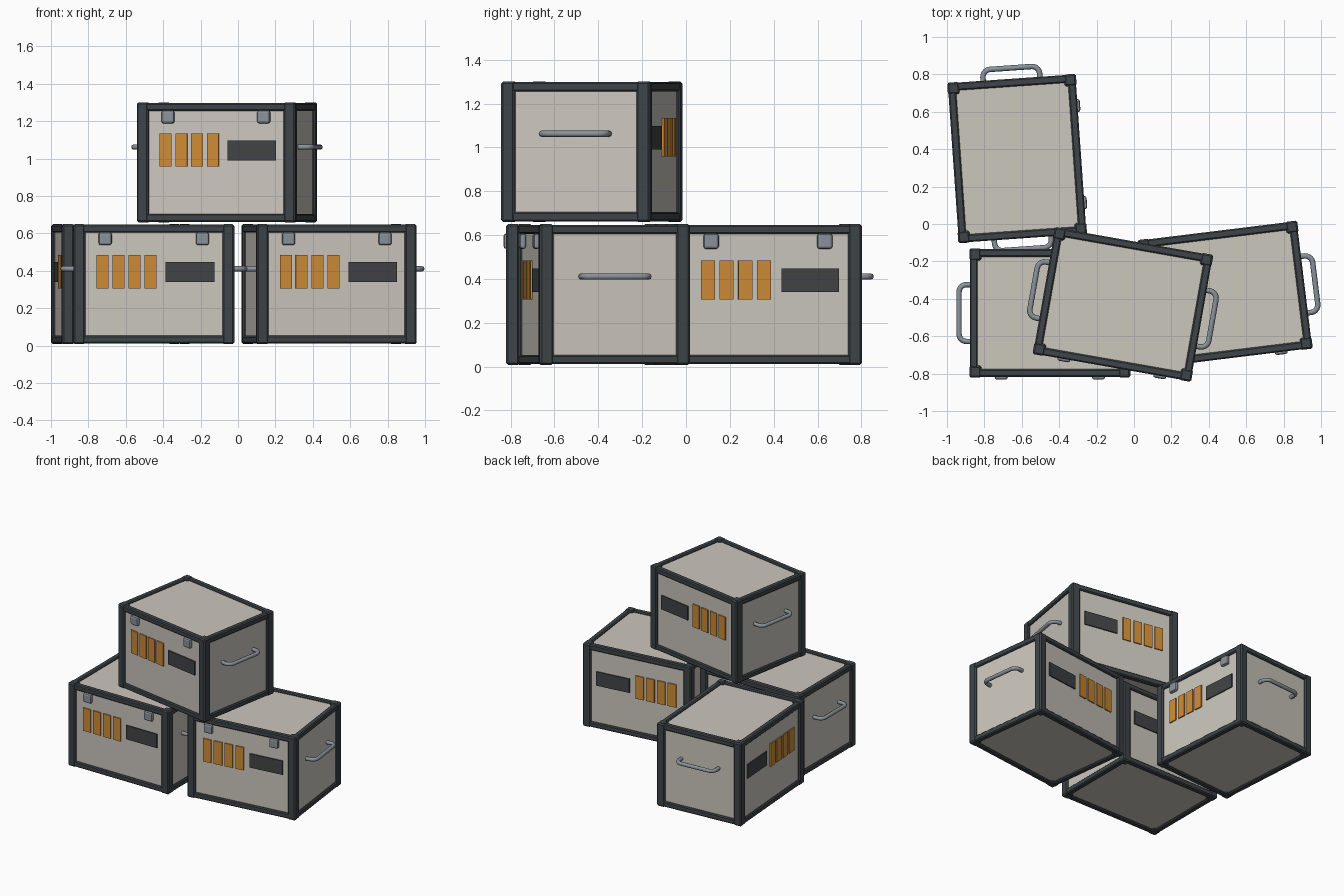
import bpy, bmesh, math
from mathutils import Matrix, Vector

cube = bpy.data.objects.get("Cube")
if cube:
    bpy.data.objects.remove(cube, do_unlink=True)

# Crate proportions
W, D, H = 0.861, 0.69, 0.641
POST, RAIL = 0.064, 0.045
RECESS, PROUD = 0.016, 0.003


def material(name, rgb):
    m = bpy.data.materials.new(name)
    m.use_nodes = True
    m.diffuse_color = (*rgb, 1)
    bsdf = m.node_tree.nodes["Principled BSDF"]
    bsdf.inputs["Base Color"].default_value = (*rgb, 1)
    bsdf.inputs["Roughness"].default_value = 0.7
    return m


PANEL = material("warm_grey_panel", (0.60, 0.57, 0.515))
FRAME = material("dark_slate_frame", (0.048, 0.058, 0.065))
ORANGE = material("orange_stripe", (0.61, 0.26, 0.037))
LABEL = material("charcoal_label", (0.052, 0.056, 0.060))
METAL = material("grey_metal", (0.26, 0.29, 0.33))


def boxes_mesh(name, mat, boxes, bevel=0.0, segments=1):
    """One mesh of bevelled boxes, each given as (centre, size)."""
    bm = bmesh.new()
    for centre, size in boxes:
        part = bmesh.new()
        bmesh.ops.create_cube(part, size=1)
        bmesh.ops.scale(part, vec=size, verts=part.verts)
        if bevel:
            bmesh.ops.bevel(part, geom=part.edges[:], offset=bevel,
                            segments=segments, profile=0.5, affect='EDGES')
        bmesh.ops.translate(part, vec=centre, verts=part.verts)
        temp = bpy.data.meshes.new("temp")
        part.to_mesh(temp)
        part.free()
        bm.from_mesh(temp)
        bpy.data.meshes.remove(temp)
    mesh = bpy.data.meshes.new(name)
    bm.to_mesh(mesh)
    bm.free()
    mesh.materials.append(mat)
    return mesh


def handle_mesh(name, side):
    """Bent round bar with rounded corners on one end of the crate."""
    root, out, half, r = W / 2 - 0.03, W / 2 + 0.055, 0.152, 0.04
    arc = [(out - r + r * math.sin(a), half - r + r * math.cos(a))
           for a in (math.pi / 2 * i / 5 for i in range(6))]
    path = [(root, half)] + arc
    path += [(x, -y) for x, y in reversed(path)]
    curve = bpy.data.curves.new(name, 'CURVE')
    curve.dimensions = '3D'
    curve.bevel_depth = 0.0145
    curve.bevel_resolution = 2
    curve.use_fill_caps = True
    spline = curve.splines.new('POLY')
    spline.points.add(len(path) - 1)
    for p, (x, y) in zip(spline.points, path):
        p.co = (side * x, y, 0.082, 1)
    helper = bpy.data.objects.new("helper", curve)
    bpy.context.collection.objects.link(helper)
    bpy.context.view_layer.update()
    evaluated = helper.evaluated_get(bpy.context.evaluated_depsgraph_get())
    mesh = bpy.data.meshes.new_from_object(evaluated)
    bpy.data.objects.remove(helper, do_unlink=True)
    bpy.data.curves.remove(curve)
    mesh.name = name
    mesh.materials.clear()
    mesh.materials.append(METAL)
    mesh.shade_smooth()
    return mesh


signs = [(a, b) for a in (-1, 1) for b in (-1, 1)]

# Corner posts and the rails between them
posts = [((a * (W - POST) / 2, b * (D - POST) / 2, 0), (POST, POST, H))
         for a, b in signs]
w, d, h = W - 2 * PROUD, D - 2 * PROUD, H - 2 * PROUD
t = RAIL - PROUD
rails = []
for a, b in signs:
    rails.append(((0, a * (d - t) / 2, b * (h - t) / 2), (W - POST, t, t)))
    rails.append(((a * (w - t) / 2, 0, b * (h - t) / 2), (t, D - POST, t)))

# Painted plates repeat on the front and the back
face_y = D / 2 - RECESS
plate = 0.009
stripes, labels = [], []
for side in (-1, 1):
    y = side * (face_y + plate / 2 - 0.0005)
    stripes += [((-0.274 + 0.0855 * i, y, 0.066), (0.064, plate, 0.177))
                for i in range(4)]
    labels.append(((0.194, y, 0.064), (0.262, plate, 0.107)))

# Latches sit on the front only
latches = [((s * 0.26, -D / 2 + 0.004, 0.243), (0.07, 0.03, 0.07)) for s in (-1, 1)]

body = (W - 2 * RECESS, D - 2 * RECESS, H - 2 * RECESS)
parts = [
    boxes_mesh("body_panels", PANEL, [((0, 0, 0), body)]),
    boxes_mesh("corner_posts", FRAME, posts, 0.009),
    boxes_mesh("edge_rails", FRAME, rails, 0.007),
    boxes_mesh("stripes", ORANGE, stripes),
    boxes_mesh("label_plates", LABEL, labels),
    boxes_mesh("latches", METAL, latches, 0.012, 2),
    handle_mesh("left_handle", 1),
    handle_mesh("right_handle", -1),
]

# Crate placements: name, centre, turn in degrees
crates = [
    ("front_right_crate", (-0.45, -0.476, 0.329), 0),
    ("front_left_crate", (0.487, -0.376, 0.329), 7),
    ("back_crate", (-0.625, 0.35, 0.329), 94),
    ("top_crate", (-0.059, -0.43, 0.98), -10),
]
for crate, centre, turn in crates:
    place = Matrix.Translation(Vector(centre)) @ Matrix.Rotation(math.radians(turn), 4, 'Z')
    for mesh in parts:
        ob = bpy.data.objects.new(crate + "_" + mesh.name, mesh)
        ob.matrix_world = place
        bpy.context.collection.objects.link(ob)
